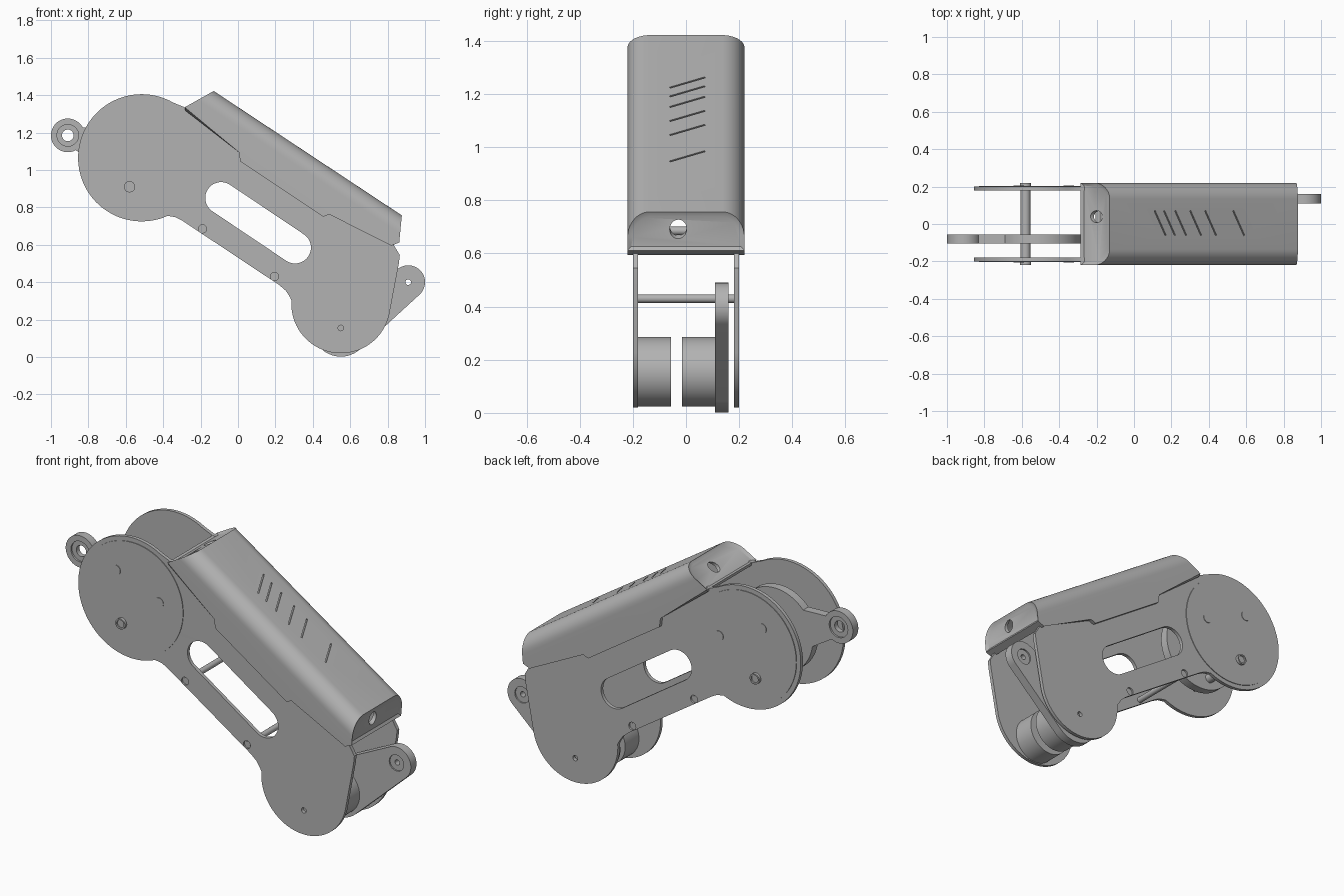
import bpy, bmesh
from math import radians, cos, sin, atan2, degrees
from mathutils import Vector, Matrix

cube = bpy.data.objects.get("Cube")
if cube:
    bpy.data.objects.remove(cube, do_unlink=True)

grey = bpy.data.materials.new("plain grey")
grey.use_nodes = True
grey.diffuse_color = (0.45, 0.45, 0.45, 1)
grey.node_tree.nodes["Principled BSDF"].inputs["Base Color"].default_value = grey.diffuse_color


def arc(centre, r, start=0, end=360, n=64):
    """Points on a circle; angles in degrees."""
    full = end - start == 360
    steps = n if full else n - 1
    return [(centre[0] + r * cos(radians(start + (end - start) * i / steps)),
             centre[1] + r * sin(radians(start + (end - start) * i / steps))) for i in range(n)]


def bake(obj):
    """Replace an object by a mesh with its modifiers applied."""
    bpy.context.view_layer.update()
    mesh = bpy.data.meshes.new_from_object(obj.evaluated_get(bpy.context.evaluated_depsgraph_get()))
    name, matrix = obj.name, obj.matrix_world.copy()
    bpy.data.objects.remove(obj, do_unlink=True)
    return add(name, mesh, matrix)


def add(name, mesh, matrix=Matrix()):
    mesh.transform(matrix)
    mesh.materials.clear()
    mesh.materials.append(grey)
    obj = bpy.data.objects.new(name, mesh)
    bpy.context.collection.objects.link(obj)
    bpy.ops.object.select_all(action='DESELECT')
    obj.select_set(True)
    bpy.context.view_layer.objects.active = obj
    bpy.ops.object.shade_smooth_by_angle(angle=radians(30))
    return obj


def slab(name, y0, y1, outline, *holes):
    """Extrude an x-z outline with holes from y0 to y1."""
    curve = bpy.data.curves.new(name, 'CURVE')
    curve.dimensions = '2D'
    curve.fill_mode = 'BOTH'
    curve.extrude = abs(y1 - y0) / 2
    for pts in (outline, *holes):
        spline = curve.splines.new('POLY')
        spline.points.add(len(pts) - 1)
        for p, (x, z) in zip(spline.points, pts):
            p.co = (x, z, 0, 1)
        spline.use_cyclic_u = True
    obj = bpy.data.objects.new(name, curve)
    bpy.context.collection.objects.link(obj)
    obj.location.y = (y0 + y1) / 2
    obj.rotation_euler.x = radians(90)
    return bake(obj)


# Pivot positions in the x-z plane
head, foot, motor = (-0.515, 1.065), (0.55, 0.285), (0.55, 0.155)
eye, toe, bolt = (-0.91, 1.185), (0.91, 0.40), (-0.58, 0.91)
screws = [(-0.19, 0.685), (0.195, 0.43)]

# Side plates
plate = (arc(head, 0.34, 60, 294)
         + [(-0.335, 0.748), (-0.30, 0.73), (0.22, 0.385), (0.255, 0.355), (0.278, 0.32)]
         + arc(foot, 0.265, 176, 347)
         + [(0.86, 0.50), (0.865, 0.545), (0.835, 0.595), (0.80, 0.72), (-0.13, 1.34), (-0.285, 1.335)])
slot = arc((0.305, 0.585), 0.085, -124, 56, 24) + arc((-0.09, 0.85), 0.085, 56, 236, 24)
holes = [arc(s, 0.022, n=24) for s in screws] + [arc(motor, 0.015, n=24)]
for side, label in ((-1, "front"), (1, "back")):
    slab(label + "_side_plate", side * 0.18, side * 0.20, plate, slot, *holes)
    slab(label + "_disc_face", side * 0.199, side * 0.204, arc(head, 0.315))
    start = degrees(atan2(bolt[1] - head[1], bolt[0] - head[0]))
    for i, stud in enumerate(arc(head, 0.168, start, start + 360, 3)[1:]):
        slab(f"{label}_disc_stud_{i}", side * 0.203, side * 0.207, arc(stud, 0.028, n=32))
    slab(label + "_bolt_head", side * 0.20, side * 0.22, arc(bolt, 0.03, n=32), arc(bolt, 0.022, n=32))

# Rods tying the plates together
slab("head_rod", -0.212, 0.212, arc(bolt, 0.026, n=32))
for i, s in enumerate(screws):
    slab(f"tie_rod_{i}", -0.192, 0.192, arc(s, 0.016, n=24))
    for side in (-1, 1):
        slab(f"tie_rod_collar_{i}", side * 0.18, side * 0.19, arc(s, 0.022, n=24))

# Head link with an eye at its free end
link = arc(eye, 0.09, 28, 298) + arc(head, 0.235, 188, 498)
slab("head_link", -0.105, -0.057, link, arc(eye, 0.058, n=40))
slab("head_link_bush", -0.095, -0.067, arc(eye, 0.06, n=40), arc(eye, 0.031, n=40))

# Foot arm and its motors
tilt = degrees(atan2(toe[1] - motor[1], toe[0] - motor[0]))
arm = arc(toe, 0.09, tilt - 81, tilt + 81, 32) + arc(motor, 0.153, tilt + 81, tilt + 279)
slab("foot_arm", 0.11, 0.16, arm, arc(toe, 0.045, n=32))
slab("foot_arm_bush", 0.118, 0.152, arc(toe, 0.047, n=32), arc(toe, 0.015, n=24))
slab("front_motor", -0.181, -0.057, arc(motor, 0.131))
slab("back_motor", -0.015, 0.111, arc(motor, 0.131))

# Cover: hollow shell with rounded long edges and recessed end caps
profile = [(-0.285, 1.335), (0.005, 1.095), (0.012, 1.045), (0.455, 0.75), (0.488, 0.762),
           (0.82, 0.595), (0.862, 0.612), (0.876, 0.757), (-0.13, 1.422)]
bm = bmesh.new()
front, back = [[bm.verts.new((x, y, z)) for x, z in profile] for y in (-0.22, 0.22)]
bm.faces.new(front)
bm.faces.new(back[::-1])
shell = {}
for i, key in ((5, "lip"), (6, "foot_cap"), (7, "top"), (8, "head_cap")):
    j = (i + 1) % len(profile)
    shell[key] = bm.faces.new((front[j], front[i], back[i], back[j]))
long_edges = [bm.edges.get((row[7], row[8])) for row in (front, back)]
bmesh.ops.bevel(bm, geom=long_edges, offset=0.085, segments=10, profile=0.5, affect='EDGES')
bm.faces.ensure_lookup_table()
caps = []
for x, z, out in ((-0.21, 1.38, Vector((-0.49, 0, 0.87))), (0.869, 0.685, Vector((1, 0, -0.1)))):
    caps += [f for f in bm.faces if f.normal.dot(out.normalized()) > 0.98
             and abs(f.calc_center_median().x - x) < 0.1]
bmesh.ops.inset_individual(bm, faces=caps, thickness=0.02, depth=-0.01)
mesh = bpy.data.meshes.new("cover")
bm.to_mesh(mesh)
bm.free()
cover = bpy.data.objects.new("cover", mesh)
bpy.context.collection.objects.link(cover)

# Cutter: cap holes and the slanted grooves on top of the cover
bm = bmesh.new()
a, b = Vector((-0.215, 0.04, 1.38)), Vector((0.87, -0.03, 0.685))
axis = b - a
bmesh.ops.create_cone(bm, cap_ends=True, segments=32, radius1=0.032, radius2=0.032, depth=axis.length + 0.1,
                      matrix=Matrix.Translation((a + b) / 2) @ axis.to_track_quat('Z', 'Y').to_matrix().to_4x4())
slope = atan2(1.422 - 0.757, 0.876 + 0.13)
for x in (0.14, 0.19, 0.25, 0.33, 0.41, 0.56):
    z = 1.422 - (x + 0.13) * (1.422 - 0.757) / (0.876 + 0.13)
    place = (Matrix.Translation((x, 0.005, z)) @ Matrix.Rotation(slope, 4, 'Y')
             @ Matrix.Rotation(radians(28), 4, 'Z') @ Matrix.Diagonal((0.007, 0.15, 0.016, 1)))
    bmesh.ops.create_cube(bm, size=1, matrix=place)
mesh = bpy.data.meshes.new("cover_cutter")
bm.to_mesh(mesh)
bm.free()
cutter = bpy.data.objects.new("cover_cutter", mesh)
cutter.hide_render = True
bpy.context.collection.objects.link(cutter)

thick = cover.modifiers.new("thickness", 'SOLIDIFY')
thick.thickness = 0.02
thick.offset = -1
cut = cover.modifiers.new("cut", 'BOOLEAN')
cut.object = cutter
cut.solver = 'EXACT'
bake(cover)
bpy.data.objects.remove(cutter, do_unlink=True)
